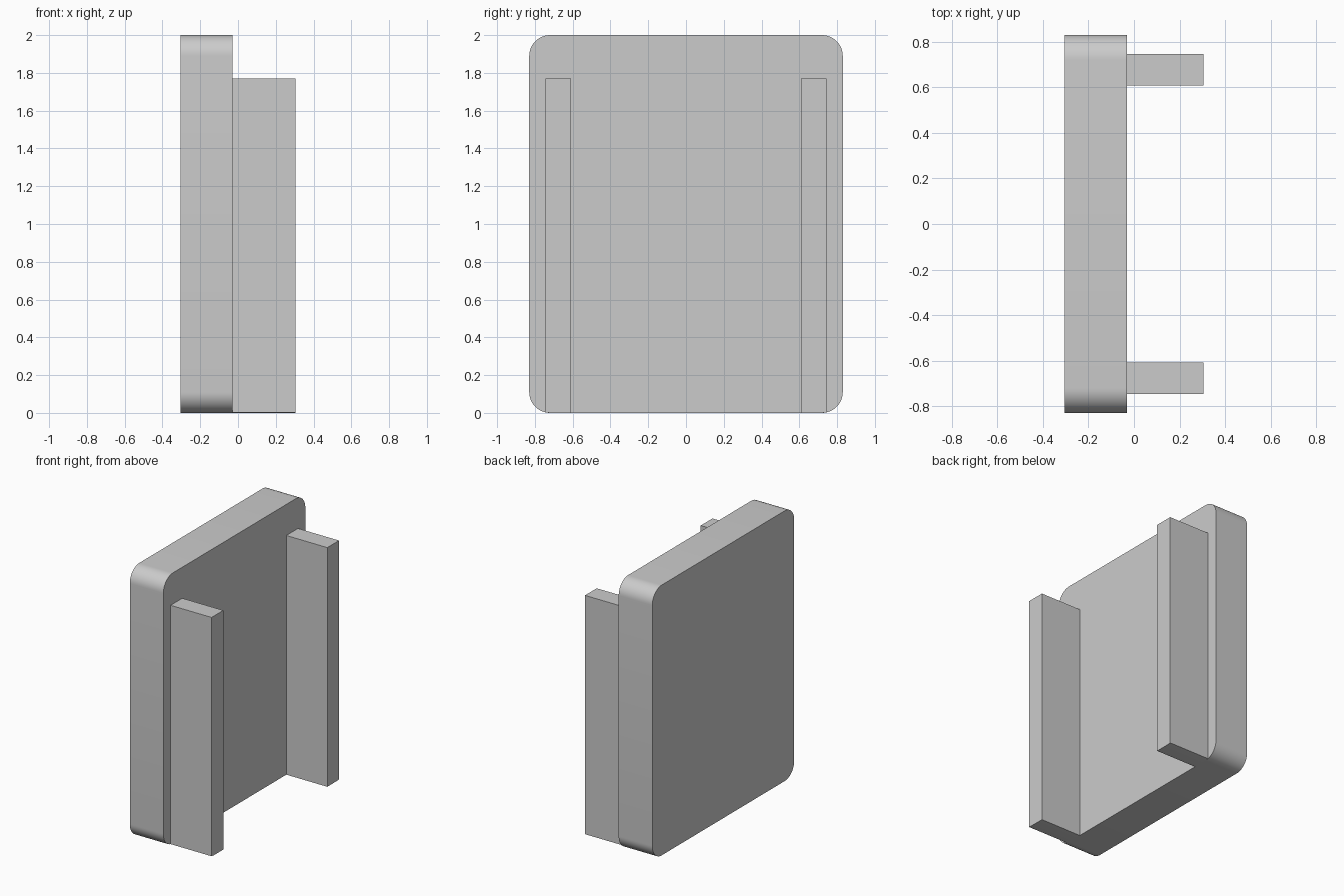
import bpy, bmesh, math

cube = bpy.data.objects.get("Cube")
if cube:
    bpy.data.objects.remove(cube, do_unlink=True)

HALF, TOP, R = 0.83, 2.0, 0.11

grey = bpy.data.materials.new("light grey")
grey.use_nodes = True
color = (0.6, 0.6, 0.6, 1)
grey.diffuse_color = color
grey.node_tree.nodes["Principled BSDF"].inputs["Base Color"].default_value = color


def extrude_profile(name, profile, x0, x1):
    """Extrude a closed (y, z) outline along x."""
    bm = bmesh.new()
    face = bm.faces.new([bm.verts.new((x0, y, z)) for y, z in profile])
    ext = bmesh.ops.extrude_face_region(bm, geom=[face])
    verts = [v for v in ext["geom"] if isinstance(v, bmesh.types.BMVert)]
    bmesh.ops.translate(bm, verts=verts, vec=(x1 - x0, 0, 0))
    bmesh.ops.recalc_face_normals(bm, faces=bm.faces)
    mesh = bpy.data.meshes.new(name)
    bm.to_mesh(mesh)
    bm.free()
    mesh.materials.append(grey)
    obj = bpy.data.objects.new(name, mesh)
    bpy.context.collection.objects.link(obj)
    bpy.ops.object.select_all(action="DESELECT")
    obj.select_set(True)
    bpy.context.view_layer.objects.active = obj
    bpy.ops.object.shade_smooth_by_angle(angle=math.radians(30))
    return obj


def rounded_outline(steps=12):
    """Panel outline with four rounded corners."""
    corners = [(HALF - R, TOP - R), (R - HALF, TOP - R), (R - HALF, R), (HALF - R, R)]
    points = []
    for i, (cy, cz) in enumerate(corners):
        for s in range(steps + 1):
            a = math.pi / 2 * (i + s / steps)
            points.append((cy + R * math.cos(a), cz + R * math.sin(a)))
    return points


def bottom_z(y):
    """Height of the panel's lower edge, including its rounded corner."""
    d = max(0, abs(y) - (HALF - R))
    return R - math.sqrt(R * R - d * d)


# Flat panel with rounded corners
extrude_profile("back_panel", rounded_outline(), -0.305, -0.03)

# Two upright rails, their feet trimmed to the panel's corner curve
INNER, OUTER, RAIL_TOP = 0.608, 0.745, 1.77
for name, side in (("right_rail", -1), ("left_rail", 1)):
    foot = [(side * y, bottom_z(y)) for y in (INNER, HALF - R, OUTER)]
    head = [(side * OUTER, RAIL_TOP), (side * INNER, RAIL_TOP)]
    extrude_profile(name, foot + head, -0.03, 0.305)
